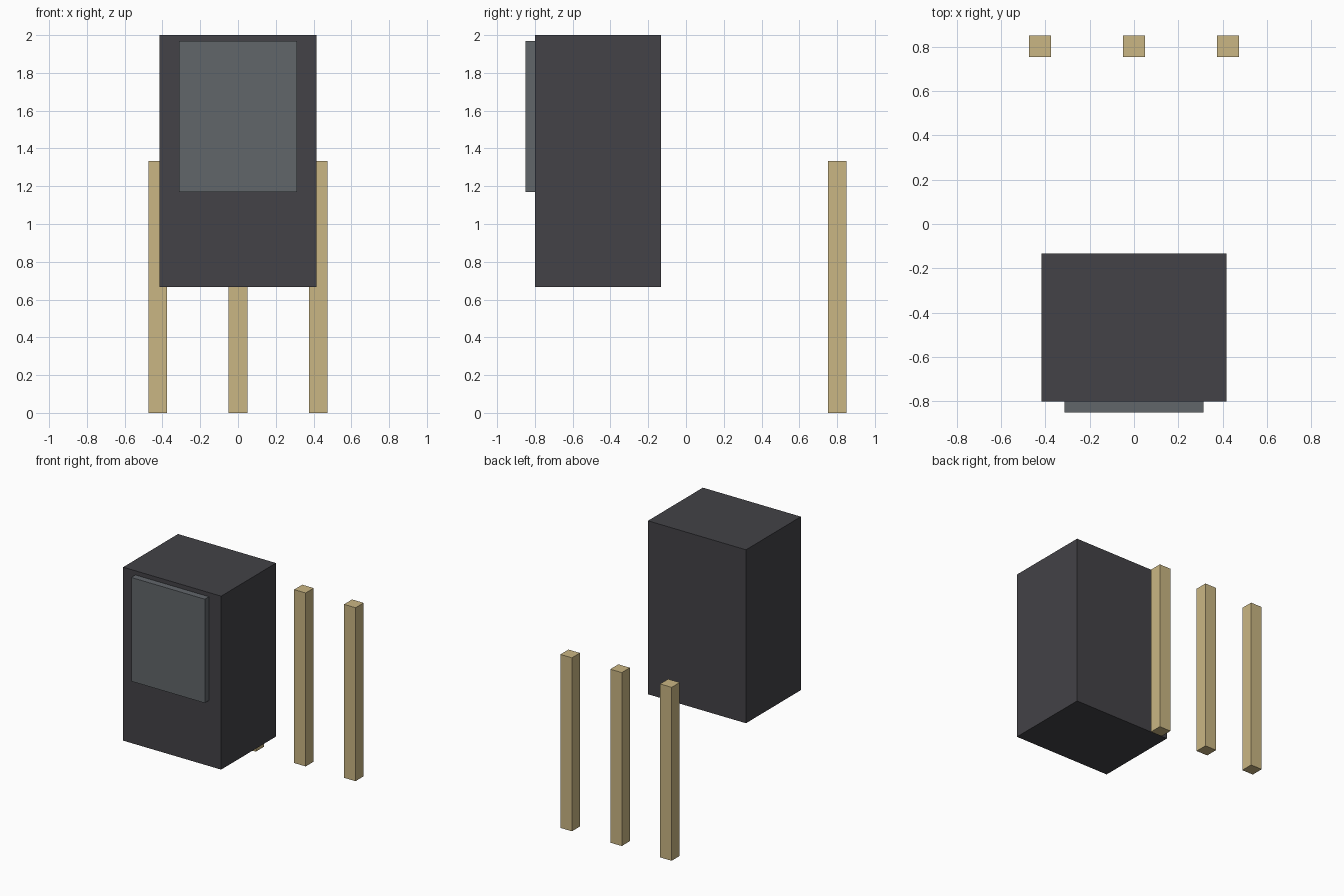
import bpy, bmesh
from mathutils import Vector

if "Cube" in bpy.data.objects:
    bpy.data.objects.remove(bpy.data.objects["Cube"])


def material(name, rgb):
    """Flat colour from 0-255 sRGB."""
    lin = [(c / 255 / 12.92) if c < 11 else ((c / 255 + 0.055) / 1.055) ** 2.4 for c in rgb]
    m = bpy.data.materials.new(name)
    m.diffuse_color = (*lin, 1)
    m.use_nodes = True
    m.node_tree.nodes["Principled BSDF"].inputs["Base Color"].default_value = m.diffuse_color
    return m


def box(name, lo, hi, mat):
    """Axis-aligned box between two corners."""
    lo, hi = Vector(lo), Vector(hi)
    bm = bmesh.new()
    bmesh.ops.create_cube(bm, size=1)
    bmesh.ops.scale(bm, vec=hi - lo, verts=bm.verts)
    mesh = bpy.data.meshes.new(name)
    bm.to_mesh(mesh)
    bm.free()
    mesh.materials.append(mat)
    obj = bpy.data.objects.new(name, mesh)
    obj.location = (lo + hi) / 2
    bpy.context.collection.objects.link(obj)
    return obj


dark = material("charcoal", (67, 66, 71))
grey = material("slate grey", (97, 102, 106))
tan = material("pale wood", (202, 182, 131))

# Raised cabinet
box("cabinet", (-0.4167, -0.8, 0.6667), (0.4167, -0.1333, 2.0), dark)

# Panel on the cabinet front
box("front_panel", (-0.3125, -0.85, 1.17), (0.3125, -0.8, 1.968), grey)

# Row of three posts at the back
for side, x in (("left", -0.424), ("middle", 0), ("right", 0.424)):
    box(side + "_post", (x - 0.049, 0.752, 0), (x + 0.049, 0.85, 1.3333), tan)
